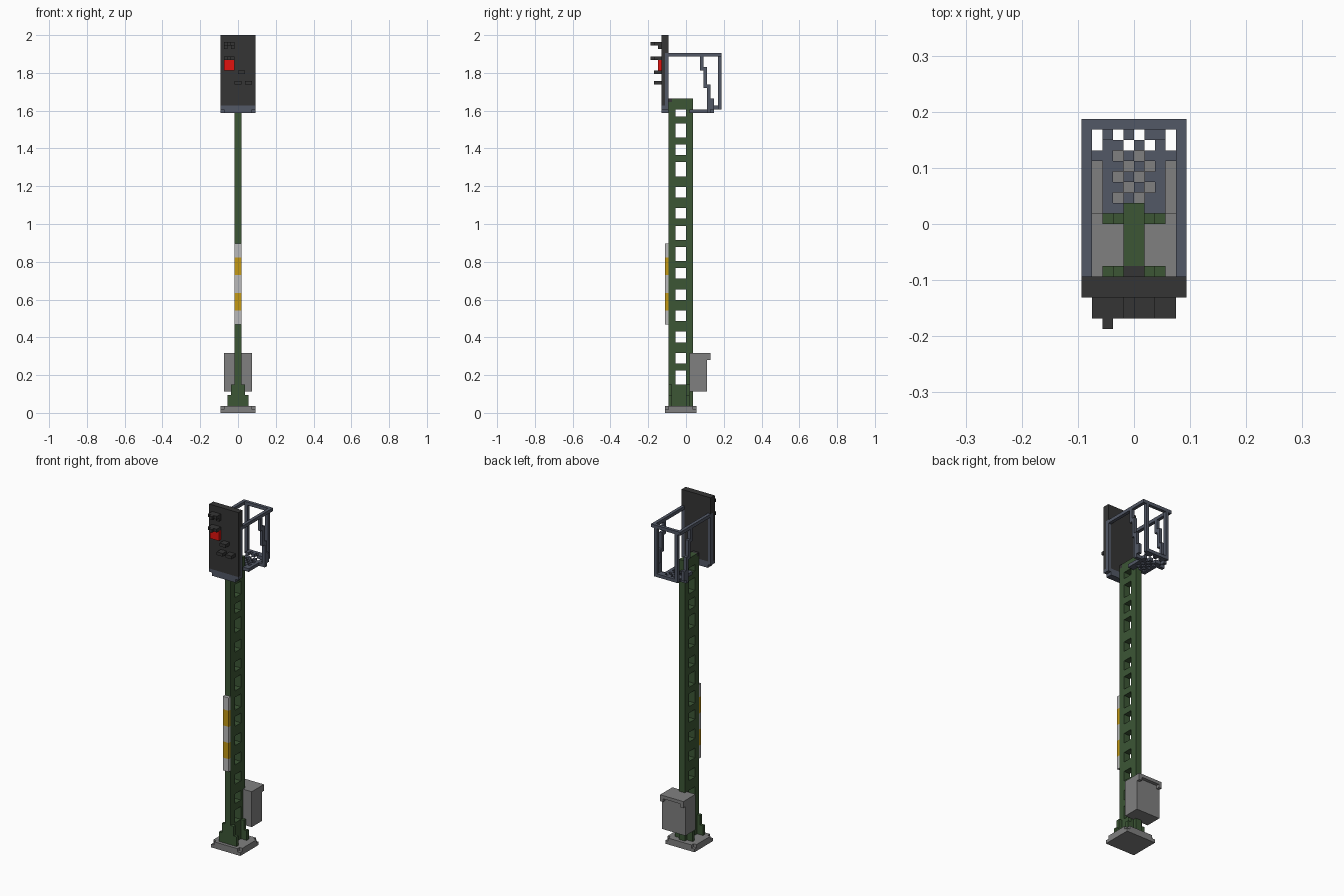
import bpy, bmesh
from mathutils import Vector

cube = bpy.data.objects.get("Cube")
if cube:
    bpy.data.objects.remove(cube, do_unlink=True)

U = 2 / 107  # size of one block unit


def material(name, rgb):
    lin = [(c / 255 / 12.92 if c < 11 else ((c / 255 + 0.055) / 1.055) ** 2.4) for c in rgb]
    m = bpy.data.materials.new(name)
    m.use_nodes = True
    m.diffuse_color = (*lin, 1)
    m.node_tree.nodes["Principled BSDF"].inputs["Base Color"].default_value = (*lin, 1)
    return m


GREEN = material("mast green", (60, 86, 53))
DARK = material("screen black", (53, 53, 53))
BLUE = material("railing blue grey", (82, 88, 102))
GREY = material("concrete grey", (128, 128, 128))
RED = material("lamp red", (225, 18, 14))
YELLOW = material("stripe yellow", (196, 152, 20))
WHITE = material("stripe white", (186, 186, 186))


def part(name, mat, boxes):
    """One object made of boxes (x0, x1, y0, y1, z0, z1) in block units."""
    bm = bmesh.new()
    for x0, x1, y0, y1, z0, z1 in boxes:
        verts = bmesh.ops.create_cube(bm, size=1)["verts"]
        for v in verts:
            v.co = Vector((x1 if v.co.x > 0 else x0,
                           y1 if v.co.y > 0 else y0,
                           z1 if v.co.z > 0 else z0)) * U
    mesh = bpy.data.meshes.new(name)
    bm.to_mesh(mesh)
    bm.free()
    mesh.materials.append(mat)
    ob = bpy.data.objects.new(name, mesh)
    bpy.context.collection.objects.link(ob)
    return ob


def both(*boxes):
    """Boxes plus their copies mirrored in x."""
    return list(boxes) + [(-b[1], -b[0], *b[2:]) for b in boxes]


# Foot: slab with notched upper corners
part("foot_slab", GREY, [(-5, 5, -6, 3, 0, 1), (-4, 4, -6, 3, 1, 2)]
     + both((4, 5, -5, 2, 1, 2)))

# Mast: two uprights joined by rungs between the openings
bottoms = [8, 14, 20, 26, 32, 38, 43, 49, 55, 61, 67, 73, 78, 84]
tops = [12, 17, 23, 29, 35, 41, 47, 53, 58, 64, 71, 76, 82, 86]
rungs = zip([2] + tops, bottoms + [89])
part("mast_uprights", GREEN, [(-1, 1, -5, -3, 2, 88), (-1, 1, -4, -3, 88, 89),
                              (-1, 1, 0, 2, 2, 89)])
part("mast_rungs", GREEN, [(-1, 1, -3, 0, a, b) for a, b in rungs])
part("mast_gussets", GREEN, both(*[box for y in (-5, 0) for box in
                                   ((1, 3, y, y + 1, 2, 5), (1, 2, y, y + 1, 5, 8))]))
part("head_mount", DARK, [(-1, 1, -5, -4, 88, 89)])

# Striped board on the mast front
levels = [25, 29, 34, 39, 44, 48]
bands = [(-1, 1, -6, -5, a, b) for a, b in zip(levels, levels[1:])]
part("board_white_bands", WHITE, bands[0::2])
part("board_yellow_bands", YELLOW, bands[1::2])

# Equipment cabinet behind the mast, with overhanging lid
part("cabinet_body", GREY, [(-4, 4, 1, 6, 6, 16)])
part("cabinet_lid", GREY, [(-4, 4, 1, 7, 16, 17)] + both((3, 4, 6, 7, 15, 16)))

# Signal screen
part("signal_screen", DARK, [(-5, 5, -7, -6, 87, 107), (-4, 4, -6, -5, 87, 102),
                             (-5, 5, -6, -5, 102, 107)])
part("screen_bracket", BLUE, [(-5, 5, -7, -5, 86, 87), (-4, 4, -7, -5, 85, 86)]
     + both((4, 5, -6, -5, 87, 102)))

# Lamps and their visors
part("red_lamp", RED, [(-4, -1, -8, -7, 97, 100)])
visors = []
for z in (104, 100):
    visors += [(-4, -1, -9, -7, z, z + 1), (-3, -2, -10, -9, z, z + 1)]
visors += [(x, x + 1, -8, -7, 103, 104) for x in (-4, -2)]
visors += [(x, x + 2, -9, -7, z, z + 1) for x, z in ((0, 96), (-1, 93), (2, 93))]
part("lamp_visors", DARK, visors)

# Platform floor: grating with alternating openings
grating = [(-3, 3, 1, 2, 85, 86)]
for y in range(2, 9):
    z = 86 if y == 8 else 85
    holes = (-2, 0) if y % 2 == 0 else (-1, 1)
    grating += [(x, x + 1, y, y + 1, z, z + 1) for x in range(-3, 3) if x not in holes]
part("platform_grating", BLUE, grating)
part("platform_frame", BLUE, [(-4, 4, 9, 10, 86, 87)] + both((3, 5, 6, 7, 85, 86)))

# Safety cage: top rails, rear posts and stepped side braces
part("cage_top_rail", BLUE, [(-5, 5, 9, 10, 101, 102)] + both((4, 5, -5, 9, 101, 102)))
part("cage_rear_posts", BLUE, both((3, 4, 9, 10, 87, 101)))
part("cage_side_braces", BLUE, both((4, 5, 4, 5, 97, 101), (4, 5, 5, 6, 92, 98),
                                    (4, 5, 6, 7, 86, 93), (4, 5, 7, 8, 86, 89)))
